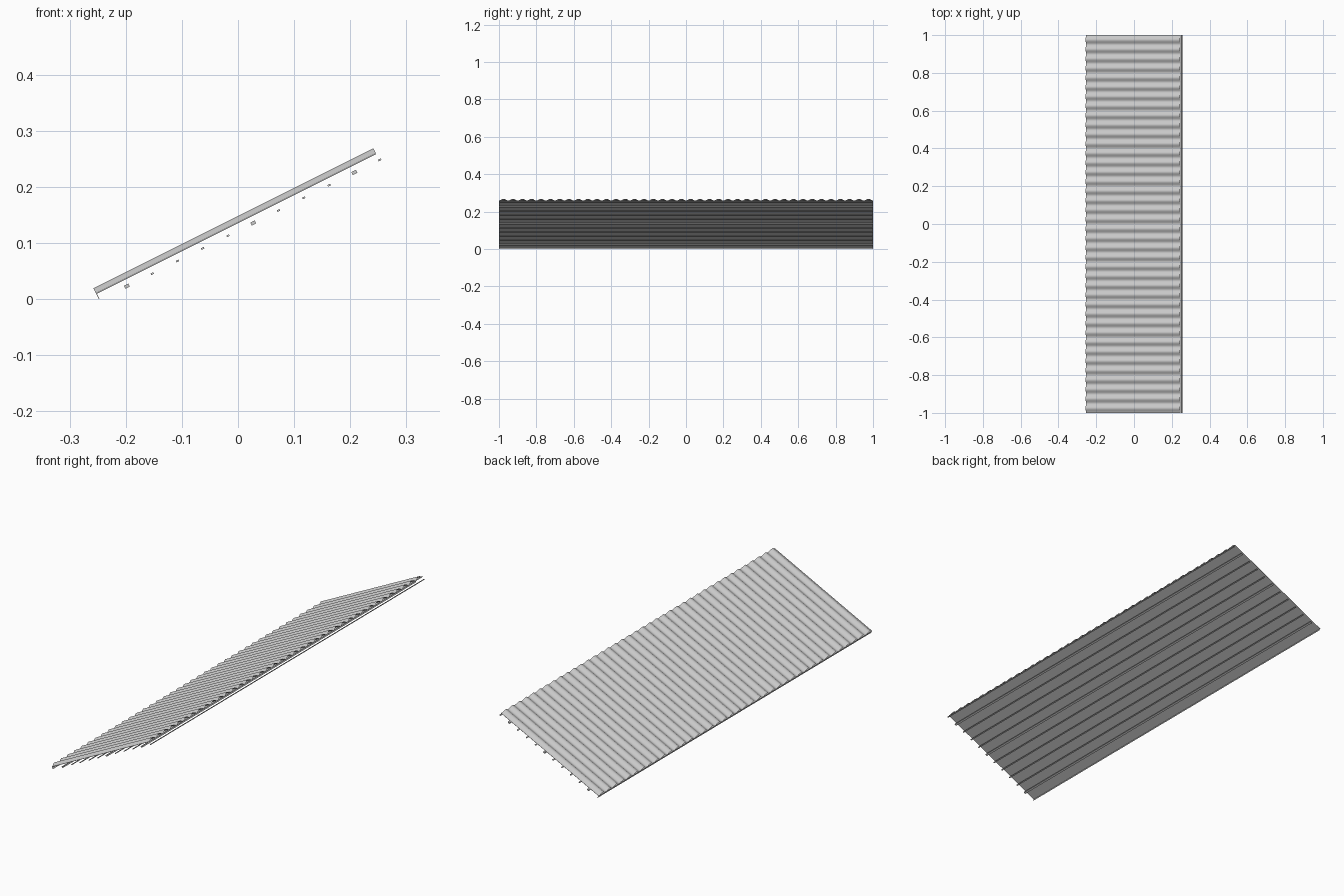
import bpy, math
from mathutils import Matrix, Vector

cube = bpy.data.objects.get("Cube")
if cube:
    bpy.data.objects.remove(cube, do_unlink=True)

# Slope frame: local x runs up the slope, local z is the sheet normal
PITCH = math.atan(0.5)
LENGTH = 0.558
FRAME = Matrix.Translation((-0.2525, 0, 0.009)) @ Matrix.Rotation(-PITCH, 4, 'Y')

metal = bpy.data.materials.new("galvanised_grey")
metal.use_nodes = True
grey = (0.6, 0.6, 0.6, 1)
metal.diffuse_color = grey
metal.node_tree.nodes["Principled BSDF"].inputs["Base Color"].default_value = grey


def add_mesh(name, verts, faces):
    mesh = bpy.data.meshes.new(name)
    mesh.from_pydata([FRAME @ Vector(v) for v in verts], [], faces)
    mesh.materials.append(metal)
    mesh.update()
    obj = bpy.data.objects.new(name, mesh)
    bpy.context.collection.objects.link(obj)
    return obj


def add_bar(name, u0, u1, w0, w1):
    """Full-width box spanning u0..u1 up the slope and w0..w1 along the normal."""
    verts = [(u, y, w) for u in (u0, u1) for y in (-1, 1) for w in (w0, w1)]
    faces = [(0, 1, 3, 2), (4, 6, 7, 5), (0, 4, 5, 1),
             (2, 3, 7, 6), (0, 2, 6, 4), (1, 5, 7, 3)]
    return add_mesh(name, verts, faces)


# Corrugated top sheet
WAVES, STEPS = 40, 8
count = WAVES * STEPS
verts, faces = [], []
for i in range(count + 1):
    y = -1 + 2 * i / count
    w = 0.0012 + 0.0103 * (1 - math.cos(math.tau * i / STEPS)) / 2
    verts += [(0, y, w), (LENGTH, y, w)]
for i in range(count):
    a = 2 * i
    faces.append((a, a + 1, a + 3, a + 2))
sheet = add_mesh("corrugated_sheet", verts, faces)
for poly in sheet.data.polygons:
    poly.use_smooth = True

# Flat lining and lower drip lip
add_bar("flat_lining", 0, LENGTH, 0, 0.001)
add_bar("drip_lip", 0, 0.001, -0.0099, 0)

# Battens below the lining, three of them heavier
for i in range(11):
    heavy = i in (0, 5, 9)
    half_width, half_depth = (0.0045, 0.003) if heavy else (0.0027, 0.0016)
    u = 0.055 + i * 0.05036
    w = -0.0118
    kind = "purlin" if heavy else "batten"
    add_bar(f"{kind}_{i + 1}", u - half_width, u + half_width,
            w - half_depth, w + half_depth)
